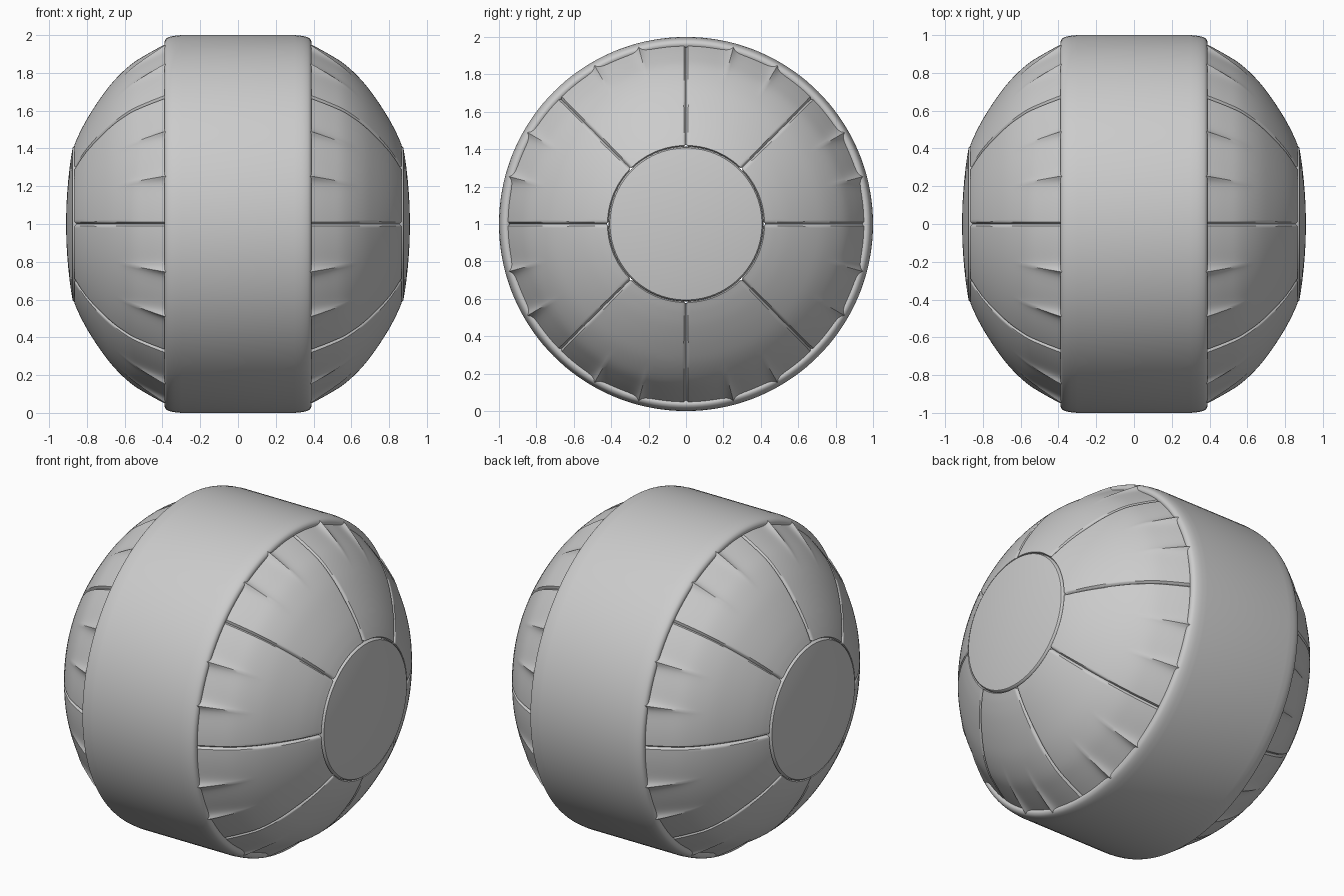
import bpy, math
from mathutils import Vector

if "Cube" in bpy.data.objects:
    bpy.data.objects.remove(bpy.data.objects["Cube"])


def smooth_path(pts, steps):
    """Catmull-Rom curve through 2D points (x along axle, radius)."""
    p = [Vector(q) for q in pts]
    p = [2 * p[0] - p[1]] + p + [2 * p[-1] - p[-2]]
    out = []
    for i in range(1, len(p) - 2):
        a, b, c, d = p[i - 1:i + 3]
        for s in range(steps):
            t = s / steps
            out.append(0.5 * (2 * b + (c - a) * t + (2 * a - 5 * b + 4 * c - d) * t * t
                              + (3 * b - a - 3 * c + d) * t ** 3))
    return out + [p[-2]]


def revolve(name, profile, angles, offset=None, close=False, mirror=False):
    """Turn an (x, radius) profile about the x axle at z = 1."""
    verts, faces = [], []
    n, m = len(angles), len(profile)
    for i, p in enumerate(profile):
        t = (profile[min(i + 1, m - 1)] - profile[max(i - 1, 0)]).normalized()
        normal = Vector((-t.y, t.x))
        if normal.dot(p) < 0:
            normal = -normal
        for a in angles:
            q = p + normal * offset(a, p) if offset else p
            r = math.radians(a)
            verts.append((q.x, q.y * math.cos(r), 1 + q.y * math.sin(r)))
    for i in range(m if close else m - 1):
        k = (i + 1) % m
        for j in range(n):
            l = (j + 1) % n
            faces.append((i * n + j, i * n + l, k * n + l, k * n + j))
    if mirror == "cap":
        faces.append([(m - 1) * n + j for j in range(n)])
    mesh = bpy.data.meshes.new(name)
    mesh.from_pydata(verts, [], faces)
    ob = bpy.data.objects.new(name, mesh)
    bpy.context.collection.objects.link(ob)
    bpy.context.view_layer.objects.active = ob
    ob.select_set(True)
    bpy.ops.object.mode_set(mode='EDIT')
    bpy.ops.mesh.select_all(action='SELECT')
    bpy.ops.mesh.normals_make_consistent(inside=False)
    bpy.ops.object.mode_set(mode='OBJECT')
    bpy.ops.object.shade_smooth_by_angle(angle=math.radians(35))
    if mirror:
        pivot = ob.modifiers.new("both_sides", 'MIRROR')
        pivot.use_axis = (True, False, False)
        pivot.use_clip = False
        pivot.merge_threshold = 0.0001
    ob.select_set(False)
    return ob


def fabric(a, p):
    """Seam grooves every 45 degrees, gathered pleats fading from the band."""
    d = a % 45
    seam = min(d, 45 - d)
    h = -0.014 * max(0, 1 - seam * p.y / 0.6)
    fade = max(0, min(1, (0.63 - p.x) / 0.24)) ** 1.3
    for c in (15, 30):
        h += 0.024 * fade * math.exp(-abs(d - c) / 1.3)
    return h


# Wide central band with rounded lips
half = [(0.3, 1.0), (0.345, 0.995), (0.375, 0.985), (0.387, 0.972), (0.389, 0.96),
        (0.384, 0.948), (0.372, 0.94)]
half = smooth_path(half, 3)
band = [Vector((-p.x, p.y)) for p in reversed(half)] + half
revolve("central_band", band, [i * 2.5 for i in range(144)], close=True)

# Stitched side panels, finer columns around seams and pleats
sector = [0, 0.35, 0.7, 1.1, 1.8] + [3 + 0.75 * i for i in range(53)] + [43.2, 43.9, 44.3, 44.65]
angles = [45 * s + d for s in range(8) for d in sector]
side = smooth_path([(0.35, 0.968), (0.39, 0.949), (0.48, 0.9), (0.57, 0.842), (0.66, 0.755),
                    (0.735, 0.657), (0.80, 0.555), (0.842, 0.475), (0.866, 0.42)], 4)
side.append(Vector((0.855, 0.414)))
revolve("side_panels", side, angles, fabric, mirror=True)

# Slightly domed round end discs
dome = [Vector((0.855, 0.414)), Vector((0.87, 0.411)), Vector((0.875, 0.406))]
dome += [Vector((0.91 - 0.035 * (r / 0.41) ** 2, r)) for r in (0.36, 0.3, 0.24, 0.18, 0.12, 0.06, 0.02)]
revolve("end_discs", dome, [i * 3.75 for i in range(96)], mirror="cap")
